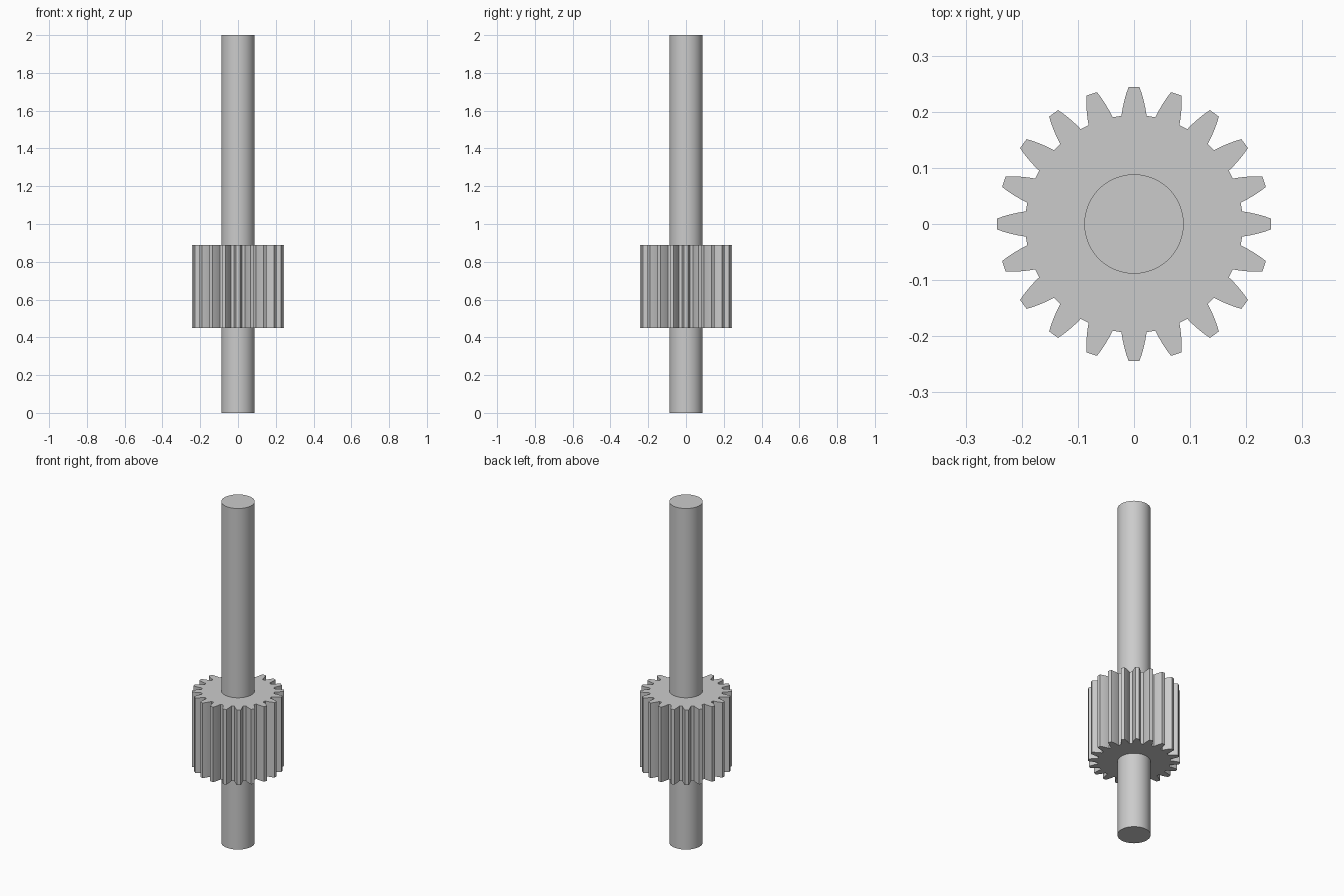
import bpy
import bmesh
from math import sin, cos, tau, asin, radians

cube = bpy.data.objects.get("Cube")
if cube:
    bpy.data.objects.remove(cube, do_unlink=True)

steel = bpy.data.materials.new("grey_steel")
steel.use_nodes = True
colour = (0.6, 0.6, 0.6, 1)
steel.diffuse_color = colour
steel.node_tree.nodes["Principled BSDF"].inputs["Base Color"].default_value = colour

TEETH = 20
# Right flank of one tooth, root to tip: (radius, half width)
FLANK = [(0.194, 0.0224), (0.206, 0.0206), (0.219, 0.0177), (0.232, 0.0141), (0.244, 0.0098)]


def circle(radius, sides):
    return [(radius * cos(tau * i / sides), radius * sin(tau * i / sides)) for i in range(sides)]


def gear_outline():
    half = [(r, asin(w / r)) for r, w in FLANK]
    tooth = [(r, -a) for r, a in half] + [(r, a) for r, a in reversed(half)]
    points = []
    for i in range(TEETH):
        turn = tau * i / TEETH
        points += [(r * cos(turn + a), r * sin(turn + a)) for r, a in tooth]
    return points


def extrude_outline(name, outline, bottom, top, angle):
    bm = bmesh.new()
    face = bm.faces.new([bm.verts.new((x, y, bottom)) for x, y in outline])
    result = bmesh.ops.extrude_face_region(bm, geom=[face], use_keep_orig=True)
    verts = [g for g in result["geom"] if isinstance(g, bmesh.types.BMVert)]
    bmesh.ops.translate(bm, verts=verts, vec=(0, 0, top - bottom))
    bmesh.ops.recalc_face_normals(bm, faces=bm.faces)
    mesh = bpy.data.meshes.new(name)
    bm.to_mesh(mesh)
    bm.free()
    mesh.materials.append(steel)
    obj = bpy.data.objects.new(name, mesh)
    bpy.context.collection.objects.link(obj)
    bpy.ops.object.select_all(action="DESELECT")
    obj.select_set(True)
    bpy.context.view_layer.objects.active = obj
    bpy.ops.object.shade_smooth_by_angle(angle=radians(angle))
    return obj


# Long round shaft running through the gear
extrude_outline("shaft", circle(0.0885, 96), 0, 2, 30)

# Spur gear
extrude_outline("pinion_gear", gear_outline(), 0.45, 0.89, 20)
